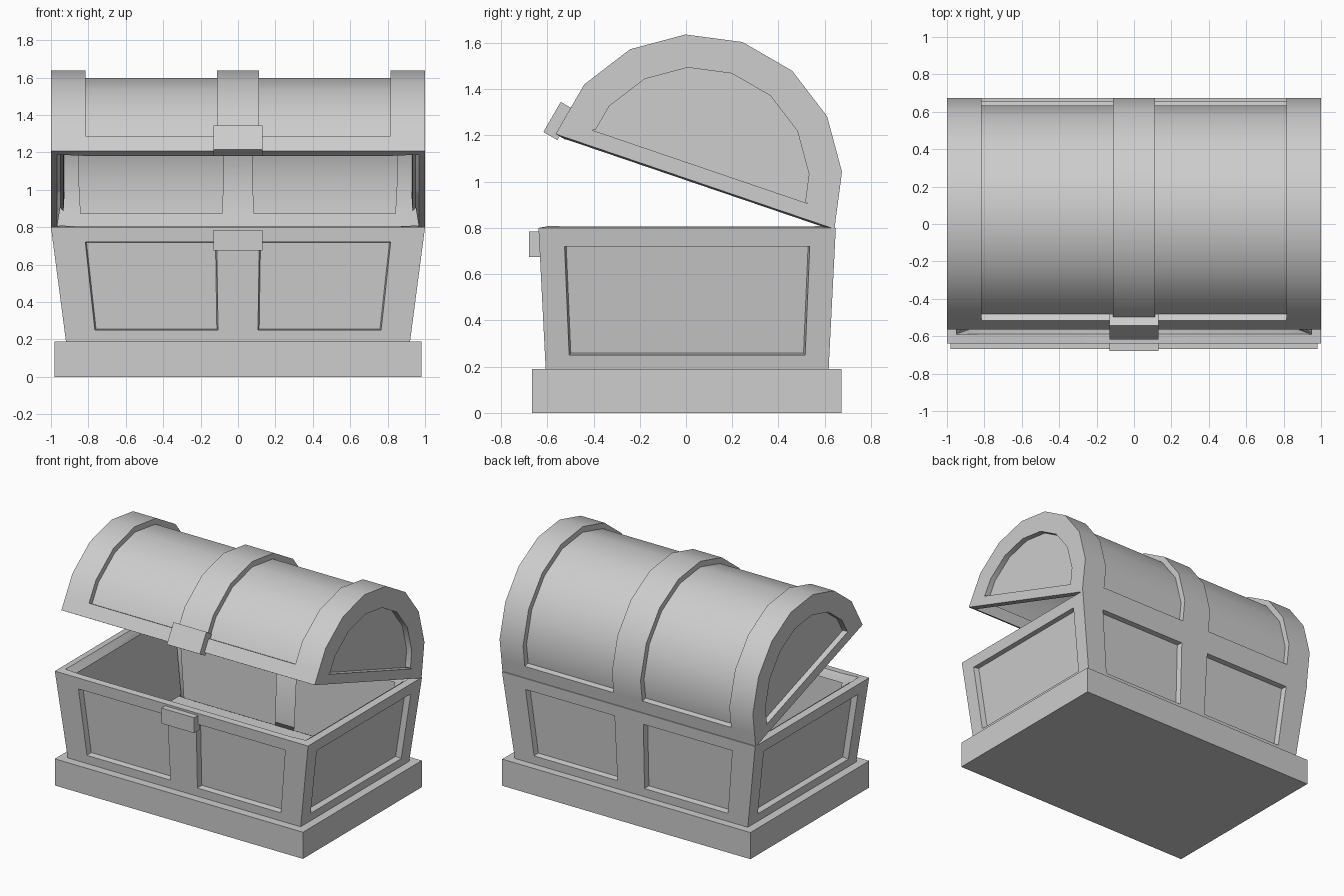
import bpy, bmesh, math
from mathutils import Matrix, Vector

cube = bpy.data.objects.get("Cube")
if cube:
    bpy.data.objects.remove(cube)

grey = bpy.data.materials.new("light_grey")
grey.diffuse_color = (0.61, 0.61, 0.61, 1)
grey.use_nodes = True
grey.node_tree.nodes["Principled BSDF"].inputs["Base Color"].default_value = (0.61, 0.61, 0.61, 1)

WALL = 0.05      # shell thickness
RECESS = 0.04    # panel depth


def finish(bm, name, thickness=0, even=True):
    """Turn a bmesh into an object, optionally thickened inwards, with crisp edges."""
    bmesh.ops.recalc_face_normals(bm, faces=bm.faces)
    mesh = bpy.data.meshes.new(name)
    bm.to_mesh(mesh)
    bm.free()
    mesh.materials.append(grey)
    obj = bpy.data.objects.new(name, mesh)
    bpy.context.collection.objects.link(obj)
    bpy.ops.object.select_all(action='DESELECT')
    obj.select_set(True)
    bpy.context.view_layer.objects.active = obj
    if thickness:
        mod = obj.modifiers.new("thickness", 'SOLIDIFY')
        mod.thickness = thickness
        mod.offset = -1
        mod.use_even_offset = even
        bpy.ops.object.modifier_apply(modifier=mod.name)
    bpy.ops.object.shade_smooth_by_angle(angle=math.radians(32))
    return obj


def box(name, size, centre, tilt=0):
    bm = bmesh.new()
    bmesh.ops.create_cube(bm, size=1)
    turn = Matrix.Translation(centre) @ Matrix.Rotation(tilt, 4, 'X')
    bmesh.ops.transform(bm, matrix=turn @ Matrix.Diagonal((*size, 1)), verts=bm.verts)
    return finish(bm, name)


# Base slab
box("plinth", (1.96, 1.34, 0.19), (0, 0.003, 0.095))

# Tapered open body: four walls with framed, recessed panels
bm = bmesh.new()
ROWS = [0.19, 0.25, 0.72, 0.8]
FRONT = [-1, -0.825, -0.115, 0.115, 0.825, 1]
SIDE = [-1, -0.83, 0.83, 1]
panels = []


def wall(columns, axis, sign):
    grid = []
    for z in ROWS:
        t = (z - ROWS[0]) / (ROWS[-1] - ROWS[0])
        half = (0.92 + 0.08 * t, 0.612 + 0.031 * t)
        row = []
        for u in columns:
            p = Vector((0, 0, z))
            p[axis] = sign * half[axis]
            p[1 - axis] = u * half[1 - axis]
            p.y += 0.005
            row.append(bm.verts.new(p))
        grid.append(row)
    for r in range(len(ROWS) - 1):
        for c in range(len(columns) - 1):
            face = bm.faces.new((grid[r][c], grid[r][c + 1], grid[r + 1][c + 1], grid[r + 1][c]))
            if r == 1 and c % 2 == 1:
                panels.append(face)


for sign in (-1, 1):
    wall(FRONT, 1, sign)
    wall(SIDE, 0, sign)
bmesh.ops.remove_doubles(bm, verts=bm.verts, dist=0.001)
bmesh.ops.recalc_face_normals(bm, faces=bm.faces)
for face in bmesh.ops.extrude_discrete_faces(bm, faces=panels)["faces"]:
    face.normal_update()
    shift = face.normal * -RECESS
    centre = face.calc_center_median()
    for v in face.verts:
        v.co += shift + (centre - v.co).normalized() * 0.008
finish(bm, "chest_body", WALL)

# Half-round lid in its own frame, hinged open at the back
R = 0.637
SEGMENTS = 8
arc = [Vector((-R * math.cos(math.pi * k / SEGMENTS), R * math.sin(math.pi * k / SEGMENTS)))
       for k in range(SEGMENTS + 1)]
profile = [arc[0], arc[0].lerp(arc[1], 0.38), *arc[1:-1], arc[-1].lerp(arc[-2], 0.38), arc[-1]]
stations = [-1, -0.815, -0.113, 0.113, 0.815, 1]

bm = bmesh.new()
rings = [[bm.verts.new((x, p.x, p.y)) for p in profile] for x in stations]
count = len(profile)
barrel = []
for c in range(len(stations) - 1):
    for j in range(count - 1):
        face = bm.faces.new((rings[c][j], rings[c + 1][j], rings[c + 1][j + 1], rings[c][j + 1]))
        if c % 2 == 1 and 0 < j < count - 2:
            barrel.append(face)

# Recessed barrel panels between the bands
result = bmesh.ops.extrude_face_region(bm, geom=barrel)
for v in result["geom"]:
    if isinstance(v, bmesh.types.BMVert):
        v.co.y *= 1 - RECESS / R
        v.co.z *= 1 - RECESS / R
bmesh.ops.delete(bm, geom=[f for f in barrel if f.is_valid], context='FACES')

# End walls with recessed half-round panels
INNER = 0.775
for x, outer in ((-1, rings[0]), (1, rings[-1])):
    flat = [(p.x * INNER, max(p.y * INNER, 0.067)) for p in profile]
    edge = [bm.verts.new((x, *q)) for q in flat]
    deep = [bm.verts.new((x * (1 - RECESS), *q)) for q in flat]
    for a, b in ((outer, edge), (edge, deep)):
        for j in range(count):
            k = (j + 1) % count
            bm.faces.new((a[j], a[k], b[k], b[j]))
    bm.faces.new(deep)
bmesh.ops.remove_doubles(bm, verts=bm.verts, dist=0.015)

HINGE = Matrix.Translation((0, 0.039, 1.001)) @ Matrix.Rotation(math.radians(-18.8), 4, 'X')
lid = finish(bm, "lid", WALL, even=False)
lid.matrix_world = HINGE

# Latch plates on lid and body
hasp = box("lid_latch", (0.26, 0.07, 0.15), (0, -0.641, 0.058), math.radians(-11.25))
hasp.matrix_world = HINGE
box("body_latch", (0.26, 0.06, 0.11), (0, -0.65, 0.73))
